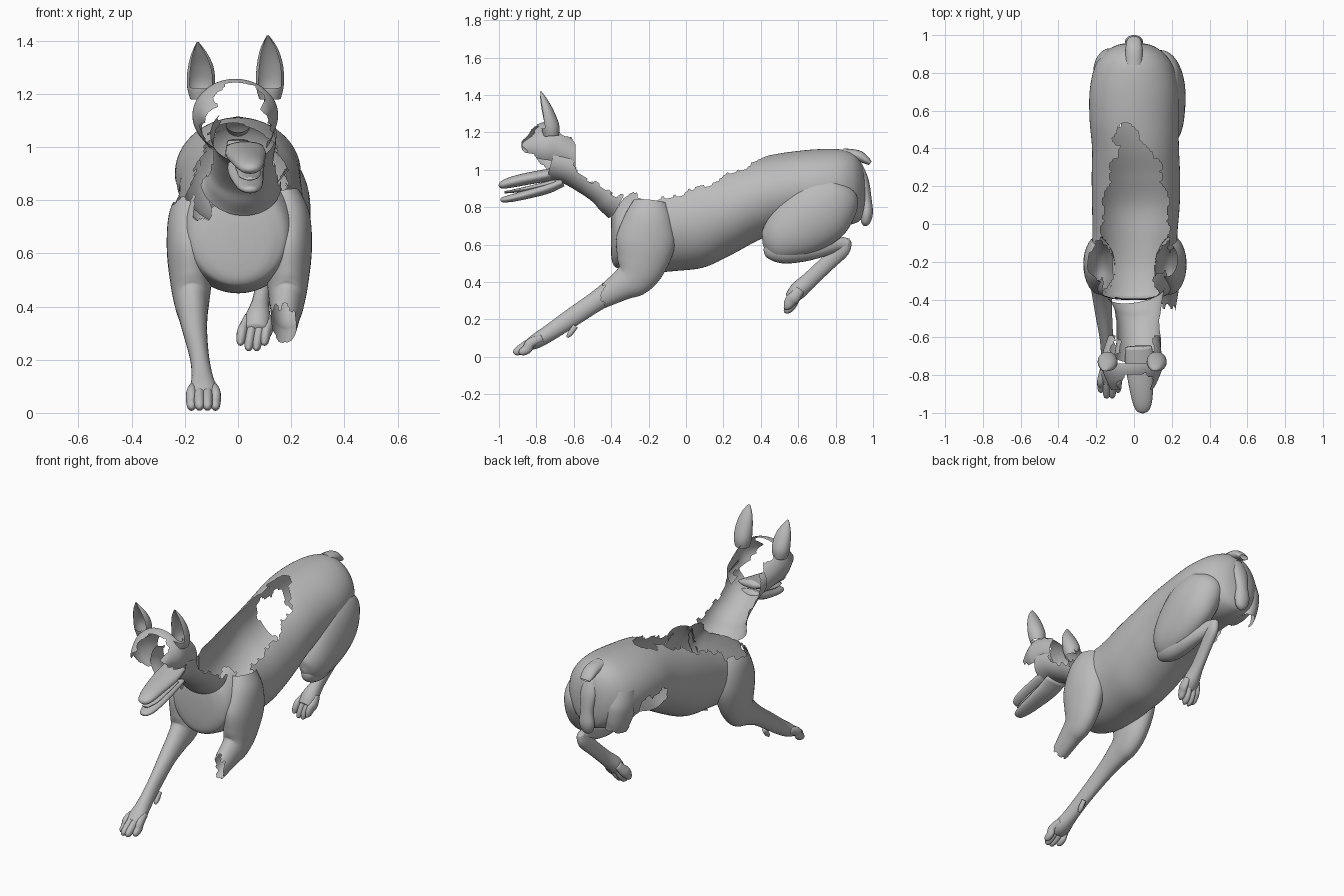
import bpy, bmesh, math
from mathutils import Vector

if "Cube" in bpy.data.objects:
    bpy.data.objects.remove(bpy.data.objects["Cube"])

grey = bpy.data.materials.new("plain grey")
grey.diffuse_color = (0.5, 0.5, 0.5, 1)
grey.use_nodes = True
grey.node_tree.nodes["Principled BSDF"].inputs["Base Color"].default_value = (0.5, 0.5, 0.5, 1)


def resample(secs, m):
    """Smooth curve through sections of (x, y, z, side radius, other radius)."""
    out = []
    for i in range(len(secs) - 1):
        p0, p1, p2 = secs[max(i - 1, 0)], secs[i], secs[i + 1]
        p3 = secs[min(i + 2, len(secs) - 1)]
        for k in range(m):
            t = k / m
            out.append([0.5 * (2 * b + (c - a) * t + (2 * a - 5 * b + 4 * c - d) * t * t
                               + (3 * b - a - 3 * c + d) * t ** 3)
                        for a, b, c, d in zip(p0, p1, p2, p3)])
    out.append(list(secs[-1]))
    return out


def loft(name, secs, n=24, m=5, keep=None, caps=True, upright=False):
    """Skin elliptical rings along a path, keeping only faces the rule allows."""
    rings = resample(secs, m)
    bm = bmesh.new()
    grid = []
    for i, r in enumerate(rings):
        a, b = rings[max(i - 2, 0)], rings[min(i + 2, len(rings) - 1)]
        t = Vector((0, 1, 0)) if upright else (Vector(b[:3]) - Vector(a[:3])).normalized()
        side = Vector((1, 0, 0))
        side = (side - t * side.dot(t)).normalized()
        up = t.cross(side)
        rx, ry = max(r[3], 0.002), max(r[4], 0.002)
        grid.append([bm.verts.new(Vector(r[:3]) + side * rx * math.cos(2 * math.pi * j / n)
                                  + up * ry * math.sin(2 * math.pi * j / n)) for j in range(n)])
    for i in range(len(grid) - 1):
        for j in range(n):
            k = (j + 1) % n
            vs = [grid[i][j], grid[i][k], grid[i + 1][k], grid[i + 1][j]]
            mid = sum((v.co for v in vs), Vector()) / 4
            if keep is None or keep(mid, 2 * math.pi * (j + 0.5) / n):
                bm.faces.new(vs)
    if caps:
        for ring in (grid[0], grid[-1]):
            mid = sum((v.co for v in ring), Vector()) / n
            if keep is None or keep(mid, 0):
                bm.faces.new(ring)
    bmesh.ops.delete(bm, geom=[v for v in bm.verts if not v.link_faces], context='VERTS')
    if keep:  # soften the stepped torn edges
        rim = [v for v in bm.verts if v.is_boundary]
        bmesh.ops.smooth_vert(bm, verts=rim, factor=0.5, use_axis_x=True, use_axis_y=True, use_axis_z=True)
    bmesh.ops.recalc_face_normals(bm, faces=bm.faces)
    for f in bm.faces:
        f.smooth = True
    me = bpy.data.meshes.new(name)
    bm.to_mesh(me)
    bm.free()
    me.materials.append(grey)
    bpy.context.collection.objects.link(bpy.data.objects.new(name, me))


def lerp(table, v):
    """Piecewise linear lookup."""
    for (a, fa), (b, fb) in zip(table, table[1:]):
        if v <= b:
            return fa + (fb - fa) * max(0, (v - a) / (b - a))
    return table[-1][1]


def jag(v):
    return 0.010 * math.sin(37 * v) + 0.008 * math.sin(91 * v + 1)


# Sections of the torso and the limbs that merge into it
torso = [(0, -.402, .64, .06, .08), (0, -.39, .65, .14, .155), (0, -.35, .67, .195, .2),
         (0, -.22, .69, .225, .24), (.005, -.05, .71, .225, .25), (.01, .1, .74, .232, .26),
         (.01, .25, .79, .234, .24), (.008, .4, .85, .23, .22), (0, .55, .89, .235, .205),
         (0, .7, .905, .235, .205), (0, .82, .905, .212, .205), (0, .89, .9, .172, .19),
         (0, .93, .89, .125, .16), (0, .95, .885, .08, .11), (0, .96, .88, .02, .04)]
foreleg = [(.16, -.19, .83, .06, .09), (.175, -.2, .74, .085, .13), (.18, -.215, .62, .088, .158),
           (.177, -.24, .5, .079, .135), (.174, -.28, .425, .067, .108), (.17, -.345, .38, .057, .08),
           (.162, -.46, .31, .046, .056), (.145, -.61, .21, .036, .05), (.135, -.72, .135, .04, .045),
           (.13, -.8, .085, .052, .04), (.13, -.84, .065, .045, .03)]
thigh = [(.12, .84, .91, .06, .08), (.135, .81, .87, .10, .14), (.16, .72, .79, .11, .185),
         (.17, .6, .7, .10, .17), (.165, .5, .63, .085, .125), (.16, .44, .6, .05, .08),
         (.16, .415, .59, .01, .02)]
torso_rings = resample(torso, 6)
fore_rings, thigh_rings = resample(foreleg[1:5], 4), resample(thigh[2:], 4)
RIM = [(-.4, .78), (-.3, .87), (-.15, .84), (0, .88), (.2, .96), (.3, 1.01), (.4, 1.05)]


def in_limb(x, p, rings):
    return any(((x - r[0]) / r[3]) ** 2 + ((p.y - r[1]) ** 2 + (p.z - r[2]) ** 2) / r[4] ** 2 < .7
               for r in rings)


def torso_keep(p, a):
    # gap where one hind leg is absent
    if p.x < -.07 and .51 + jag(p.z) < p.y < .75 + jag(p.z) and p.z < .87 + jag(p.y):
        return False
    if in_limb(abs(p.x), p, fore_rings) or in_limb(p.x, p, thigh_rings):
        return False
    # opening along the back, lower over the right shoulder
    edge = .38 + .17 * math.exp(-((p.x + .04) / .07) ** 2) + jag(p.x)
    drop = .05 if p.x < -.1 and p.y < -.1 else 0
    return p.y > edge or p.z < lerp(RIM, p.y) - drop + jag(p.y)


def outside(p, a=0):
    r = min(torso_rings, key=lambda s: abs(s[1] - p.y))
    if abs(r[1] - p.y) > .03:
        return True
    return ((p.x - r[0]) / r[3]) ** 2 + ((p.z - r[2]) / r[4]) ** 2 > .9


loft("torso", torso, 80, 8, torso_keep, True, True)

# Shoulders and forelegs: one complete, one broken off below the elbow
loft("right_foreleg", [(-s[0],) + s[1:] for s in foreleg], 32, 7,
     lambda p, a: outside(p) and p.z < .8 + jag(p.y))
loft("left_foreleg_stump", [(s[0] + .01,) + s[1:] for s in foreleg[:7]], 36, 8,
     lambda p, a: outside(p) and p.z < .86 + jag(p.y)
     and p.y > -.47 + 1.1 * abs(p.x - .2) + 2 * jag(p.x * 2), False)
loft("right_dewclaw", [(-.12, -.59, .165, .012, .015), (-.12, -.62, .125, .014, .015),
                       (-.12, -.635, .105, .006, .006)], 10, 3)

# Hind leg, folded under the body
loft("left_thigh", thigh, 36, 7, outside)
loft("left_shin", [(.16, .425, .6, .015, .025), (.16, .45, .59, .042, .06), (.16, .52, .57, .062, .07),
                   (.15, .62, .57, .06, .062),
                   (.14, .72, .585, .045, .052), (.12, .81, .605, .034, .04),
                   (.115, .87, .6, .022, .032)], 20, 5)
loft("left_hock", [(.115, .86, .63, .02, .025), (.113, .835, .58, .03, .045), (.1, .76, .505, .03, .043),
                   (.085, .665, .415, .033, .043), (.075, .6, .355, .048, .047),
                   (.07, .56, .31, .045, .035)], 20, 5)

# Toes
for i in range(4):
    o = (-.045, -.015, .015, .045)[i]
    inner = i in (1, 2)
    f = -.92 if inner else -.89
    loft("fore_toe_%d" % (i + 1), [(-.13 + o * .8, -.77, .1, .015, .02), (-.13 + o, -.83, .075, .02, .026),
                                   (-.13 + o, f + .04, .042, .02, .026), (-.13 + o, f + .01, .024, .016, .019),
                                   (-.13 + o, f, .016, .005, .006)], 12, 4)
    d = 0 if inner else .02
    loft("hind_toe_%d" % (i + 1), [(.075 + o * .8, .61, .36, .015, .025), (.068 + o, .58, .32, .02, .032),
                                   (.06 + o, .56, .28 + d, .02, .032), (.055 + o, .54, .25 + d, .016, .022),
                                   (.053 + o, .525, .24 + d, .005, .006)], 12, 4)

# Remaining rear shell of the absent thigh
loft("right_thigh_remnant", [(-.12, .8, .96, .09, .1), (-.125, .81, .86, .09, .12), (-.12, .83, .76, .07, .1),
                             (-.11, .85, .7, .05, .07)], 36, 8,
     lambda p, a: outside(p) and p.y > .81 + jag(p.z) and p.z > .71 + jag(p.x), False)

# Tail stub and hindquarters detail
loft("tail_stub", [(0, .84, 1.085, .045, .03), (0, .92, 1.075, .045, .03), (0, .965, 1.05, .04, .02),
                   (0, .985, 1.035, .03, .012)], 16, 4, None, False)
loft("perineum", [(0, .92, 1.02, .04, .025), (0, .95, .94, .05, .028), (0, .965, .84, .04, .028),
                  (0, .966, .77, .048, .034), (0, .96, .72, .035, .025), (0, .957, .7, .01, .008)], 18, 5)

# Throat: lower half shell of the neck, rising into the cheeks
NECK_RIM = [(-.72, 1.13), (-.62, 1.08), (-.58, 1.0), (-.5, .935), (-.4, .88), (-.3, .86)]
loft("throat", [(.01, -.36, .865, .155, .135), (.015, -.39, .88, .14, .12), (.02, -.44, .915, .125, .105),
                (.02, -.52, .965, .115, .1), (.025, -.62, 1.02, .118, .1), (.02, -.71, 1.05, .125, .11)],
     56, 8, lambda p, a: p.z < lerp(NECK_RIM, p.y) + jag(p.y), False)


# Head shell: cheeks and a brow strip around an open face
def head_keep(p, a):
    if p.z < max(1.12 - (p.y + .88) * .85, .98) + jag(p.y):
        return False
    if p.y > -.74 and p.z > 1.235 - (p.y + .74) * .6 + jag(p.y):
        return False
    gap = lerp([(1.0, .11), (1.12, .1), (1.2, .085), (1.235, .04)], p.z)
    return abs(p.x - .005) > gap + jag(p.z) or (p.z > 1.23 and p.y > -.8)


loft("head_shell", [(-.01, -.88, 1.11, .11, .05), (-.01, -.83, 1.12, .135, .1), (-.01, -.76, 1.12, .16, .135),
                    (-.01, -.68, 1.11, .155, .135), (0, -.59, 1.07, .135, .12)], 72, 10, head_keep, False, True)

# Ears: tall cups open to the front
for name, x, lean, top in (("left_ear", .12, -.008, .025), ("right_ear", -.14, -.012, 0)):
    loft(name, [(x, -.72, 1.18, .04, .04), (x, -.725, 1.23, .052, .048),
                (x, -.742, 1.29 + top / 2, .05, .038), (x + lean / 2, -.762, 1.345 + top, .033, .022),
                (x + lean, -.778, 1.395 + top, .004, .004)], 28, 6,
         lambda p, a: not (math.sin(a) < -.55 and p.z > 1.22), False)

# Muzzle with parted jaws and tongue
loft("upper_jaw", [(.025, -.65, 1.0, .07, .022), (.03, -.74, .973, .076, .032), (.038, -.86, .95, .064, .032),
                   (.044, -.94, .932, .052, .028), (.045, -.985, .918, .035, .02),
                   (.045, -1.0, .912, .01, .006)], 24, 5)
loft("lower_jaw", [(.03, -.66, .935, .07, .025), (.03, -.74, .903, .066, .03), (.038, -.84, .872, .057, .025),
                   (.044, -.93, .849, .045, .02), (.045, -.98, .84, .028, .014),
                   (.045, -.992, .838, .008, .005)], 24, 5)
loft("tongue", [(.035, -.7, .935, .05, .015), (.04, -.8, .912, .045, .012), (.043, -.9, .89, .04, .01),
                (.045, -.97, .88, .02, .006)], 16, 4)
